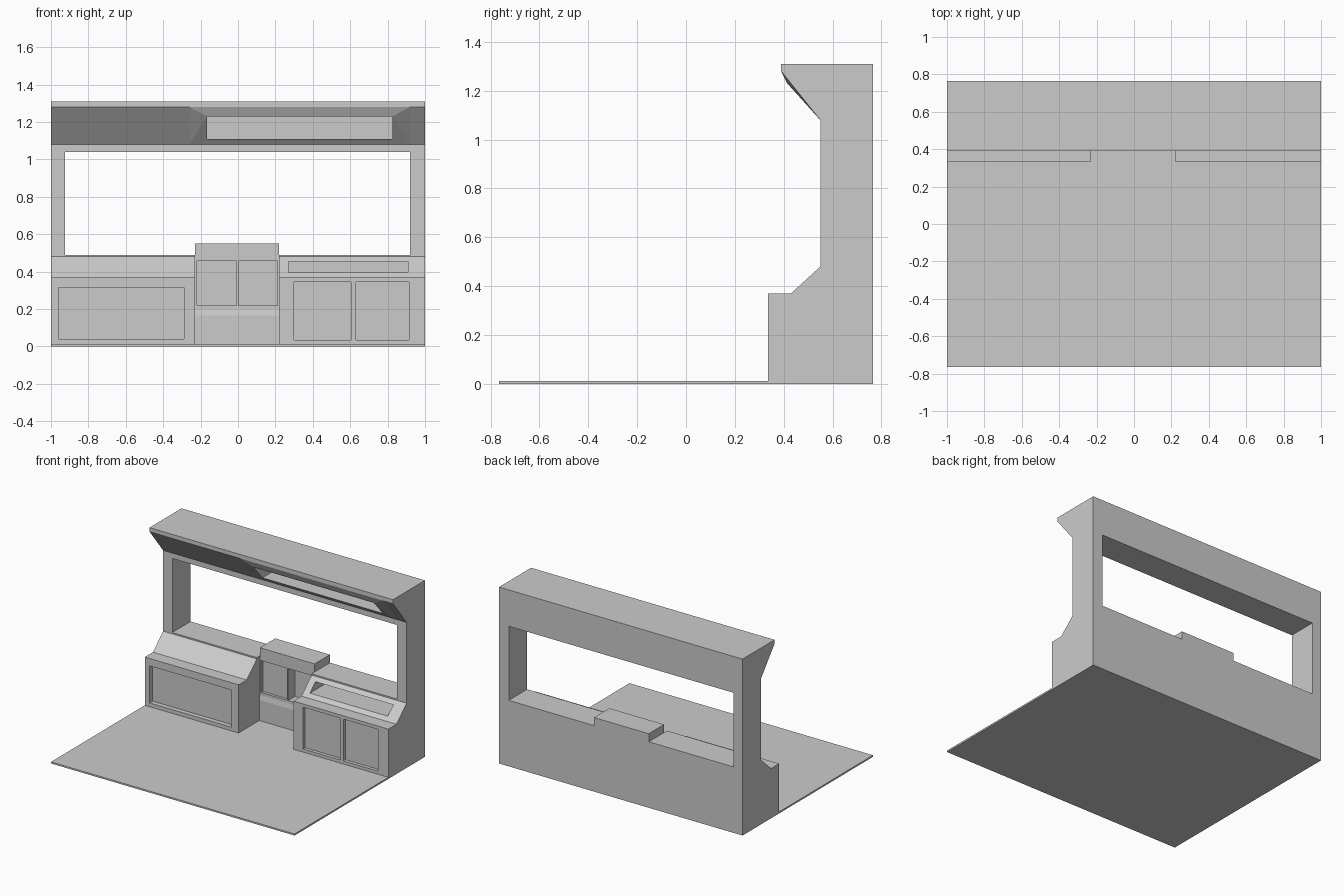
import bpy, bmesh
from mathutils import Vector

if "Cube" in bpy.data.objects:
    bpy.data.objects.remove(bpy.data.objects["Cube"])


def new_object(name, bm):
    bmesh.ops.recalc_face_normals(bm, faces=bm.faces)
    mesh = bpy.data.meshes.new(name)
    bm.to_mesh(mesh)
    bm.free()
    obj = bpy.data.objects.new(name, mesh)
    bpy.context.collection.objects.link(obj)
    return obj


def extrude_profile(name, x0, x1, points):
    """Extrude a (y, z) side profile along x."""
    bm = bmesh.new()
    face = bm.faces.new([bm.verts.new((x0, y, z)) for y, z in points])
    ext = bmesh.ops.extrude_face_region(bm, geom=[face])
    moved = [v for v in ext["geom"] if isinstance(v, bmesh.types.BMVert)]
    bmesh.ops.translate(bm, verts=moved, vec=(x1 - x0, 0, 0))
    return new_object(name, bm)


def box(name, x0, x1, y0, y1, z0, z1):
    return extrude_profile(name, x0, x1, [(y0, z0), (y1, z0), (y1, z1), (y0, z1)])


def cut(obj, *bounds):
    """Subtract a box from obj."""
    cutter = box("cutter", *bounds)
    cutter.hide_render = True
    mod = obj.modifiers.new("cut", "BOOLEAN")
    mod.operation = "DIFFERENCE"
    mod.solver = "EXACT"
    mod.object = cutter
    bpy.context.view_layer.objects.active = obj
    bpy.ops.object.modifier_apply(modifier=mod.name)
    bpy.data.objects.remove(cutter, do_unlink=True)


BACK, FRONT, FLOOR = 0.765, 0.335, 0.012
LEFT, RIGHT = -0.23, 0.22            # sides of the central recess

# Floor slab under everything
box("floor_slab", -1, 1, -BACK, BACK, 0, FLOOR)

# Booth shell: counter, sloped splashback, wall and overhanging canopy
shell = extrude_profile("booth_shell", -1, 1, [
    (BACK, FLOOR), (FRONT, FLOOR), (FRONT, 0.37), (0.43, 0.37), (0.55, 0.48),
    (0.55, 1.08), (0.39, 1.28), (0.39, 1.31), (BACK, 1.31)])

# Window opening, then the gap for the central cabinet
cut(shell, -0.925, 0.92, 0.2, 1, 0.49, 1.04)
cut(shell, LEFT, RIGHT, 0.2, 1, -0.1, 0.6)

# Recessed front panels on the counters
for x0, x1, z0, z1, depth in [(-0.96, -0.29, 0.04, 0.315, 0.035),
                              (0.30, 0.605, 0.035, 0.345, 0.025),
                              (0.63, 0.915, 0.035, 0.345, 0.025)]:
    cut(shell, x0, x1, 0.2, FRONT + depth, z0, z1)

# Slot in the right-hand splashback
cut(shell, 0.27, 0.91, 0.2, 0.66, 0.395, 0.455)

# Central cabinet with a small sloped step and two door recesses
cabinet = extrude_profile("centre_cabinet", LEFT, RIGHT, [
    (BACK, FLOOR), (0.578, FLOOR), (0.578, 0.165), (0.585, 0.2),
    (0.585, 0.55), (BACK, 0.55)])
cut(cabinet, -0.22, -0.008, 0.4, 0.605, 0.22, 0.457)
cut(cabinet, 0.003, 0.21, 0.4, 0.665, 0.22, 0.457)

# Tapered hood housing on the underside of the canopy
bm = bmesh.new()
for outer, inner in ((-0.26, -0.165), (0.92, 0.825)):
    for co in ((outer, 0.39, 1.28), (outer, 0.55, 1.08),
               (inner, 0.415, 1.23), (inner, 0.532, 1.10)):
        bm.verts.new(Vector(co))
bmesh.ops.convex_hull(bm, input=bm.verts)
bmesh.ops.dissolve_limit(bm, angle_limit=0.01, verts=bm.verts, edges=bm.edges)
hood = new_object("canopy_hood", bm)

# Long slot through the hood into the canopy
for part in (shell, hood):
    cut(part, -0.165, 0.825, 0.2, 0.66, 1.11, 1.23)
